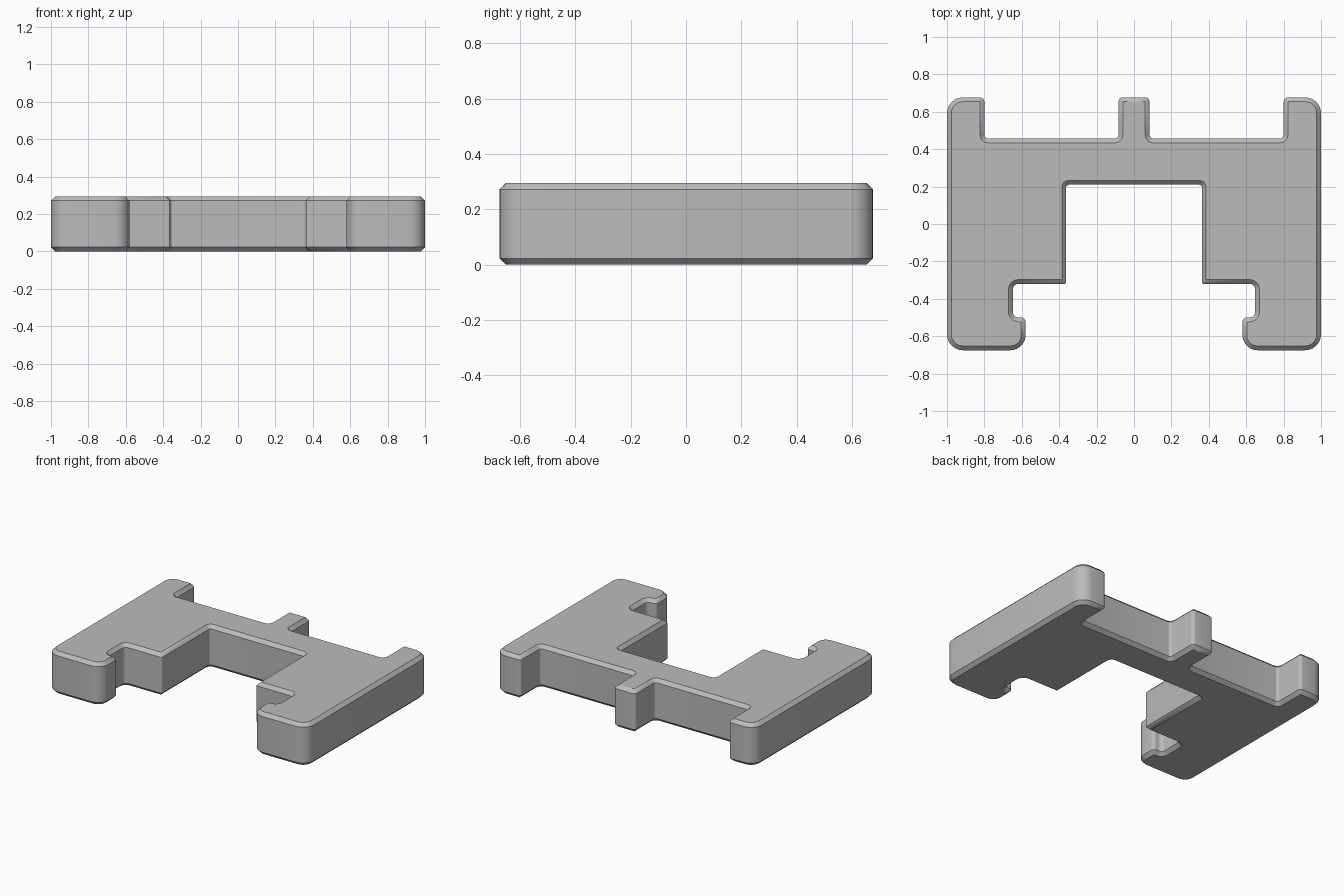
import bpy, bmesh, math
from mathutils import Vector

HEIGHT, CHAMFER, SEGMENTS = 0.295, 0.023, 6

cube = bpy.data.objects.get("Cube")
if cube:
    bpy.data.objects.remove(cube, do_unlink=True)

# Left half of the plate outline, counter-clockwise: x, y, corner radius
half = [
    (0.363, 0.21, 0.015), (0.363, -0.32, 0.01),                          # centre opening
    (0.648, -0.32, 0.03), (0.648, -0.5, 0.03),                           # side notch
    (0.58, -0.5, 0.023), (0.58, -0.675, 0.08),                           # hook
    (1.0, -0.675, 0.085), (1.0, 0.677, 0.085),                           # outer side
    (0.8, 0.677, 0.023), (0.8, 0.457, 0.02),                             # rear corner tab
    (0.083, 0.457, 0.02), (0.083, 0.677, 0.023),                         # rear middle tab
]
corners = half + [(-x, y, r) for x, y, r in reversed(half)]


def outline(inset):
    """Rounded outline moved inwards, with the same point count for any inset."""
    points = []
    for i, (x, y, r) in enumerate(corners):
        here = Vector((x, y))
        before = (here - Vector(corners[i - 1][:2])).normalized()
        after = (Vector(corners[(i + 1) % len(corners)][:2]) - here).normalized()
        turn = 1 if before.cross(after) > 0 else -1
        radius = max(r - turn * inset, 0.0)
        # Every corner is square, so the inward mitre and arc centre are simple sums
        tip = here + (after - before) * turn * inset
        centre = tip + (after - before) * radius
        for k in range(SEGMENTS + 1):
            a = k / SEGMENTS * math.pi / 2
            points.append(centre + radius * (before * math.sin(a) - after * math.cos(a)))
    return points


# Stack the chamfered rings and join them
bm = bmesh.new()
levels = [(0, CHAMFER), (CHAMFER, 0), (HEIGHT - CHAMFER, 0), (HEIGHT, CHAMFER)]
rings = [[bm.verts.new((p.x, p.y, z)) for p in outline(inset)] for z, inset in levels]
for low, high in zip(rings, rings[1:]):
    for i in range(len(low)):
        j = (i + 1) % len(low)
        bm.faces.new((low[i], low[j], high[j], high[i]))
bm.faces.new(reversed(rings[0]))
bm.faces.new(rings[-1])
bmesh.ops.remove_doubles(bm, verts=bm.verts, dist=0.0001)
bmesh.ops.recalc_face_normals(bm, faces=bm.faces)

mesh = bpy.data.meshes.new("bracket_plate")
bm.to_mesh(mesh)
bm.free()
plate = bpy.data.objects.new("bracket_plate", mesh)
bpy.context.collection.objects.link(plate)

# Plain grey finish
grey = bpy.data.materials.new("grey")
grey.use_nodes = True
colour = (0.5, 0.5, 0.5, 1)
grey.diffuse_color = colour
grey.node_tree.nodes["Principled BSDF"].inputs["Base Color"].default_value = colour
mesh.materials.append(grey)

# Round the corner arcs, keep the chamfers crisp
bpy.ops.object.select_all(action="DESELECT")
plate.select_set(True)
bpy.context.view_layer.objects.active = plate
bpy.ops.object.shade_smooth_by_angle(angle=math.radians(25))
